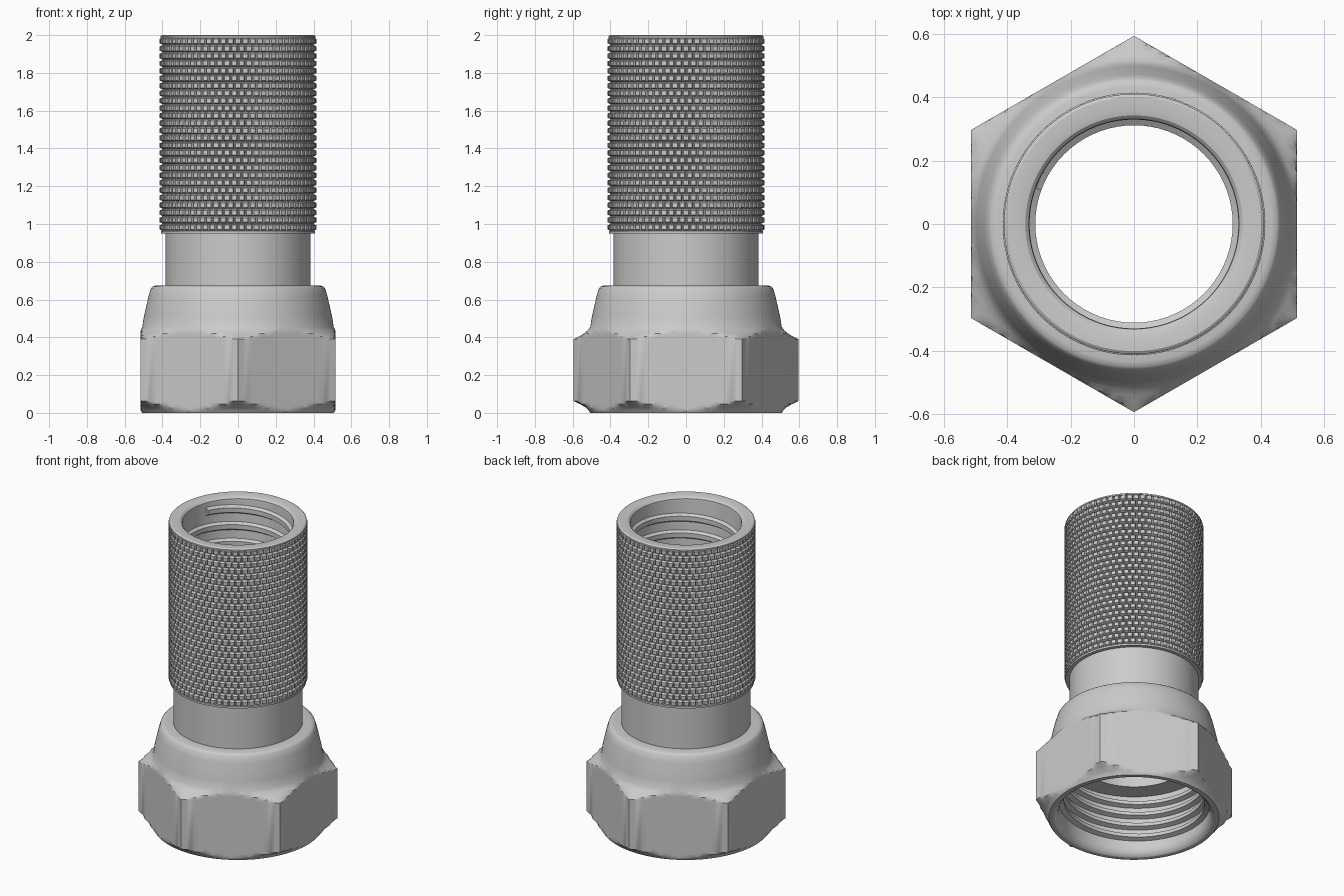
import bpy, bmesh
from math import sin, cos, pi, radians

if "Cube" in bpy.data.objects:
    bpy.data.objects.remove(bpy.data.objects["Cube"])

SEG = 144


def finish(bm, name, angle=30):
    bmesh.ops.recalc_face_normals(bm, faces=bm.faces)
    mesh = bpy.data.meshes.new(name)
    bm.to_mesh(mesh)
    bm.free()
    ob = bpy.data.objects.new(name, mesh)
    bpy.context.collection.objects.link(ob)
    bpy.ops.object.select_all(action='DESELECT')
    ob.select_set(True)
    bpy.context.view_layer.objects.active = ob
    bpy.ops.object.shade_smooth_by_angle(angle=radians(angle))
    return ob


def polar(r, a, z):
    return (r * cos(a), r * sin(a), z)


def lathe(name, profile, limit=None):
    """Revolve (r, z) points; limit(angle) caps the radius (used for the hexagon)."""
    bm = bmesh.new()
    rings = []
    for r, z in profile:
        ring = []
        for i in range(SEG):
            a = 2 * pi * i / SEG
            ring.append(bm.verts.new(polar(min(r, limit(a)) if limit else r, a, z)))
        rings.append(ring)
    for lo, hi in zip(rings, rings[1:]):
        for i in range(SEG):
            j = (i + 1) % SEG
            bm.faces.new((lo[i], lo[j], hi[j], hi[i]))
    return finish(bm, name)


def thread(name, wall, crest, z0, z1, pitch, width):
    """Helical ridge pointing inward from a bore wall."""
    bm = bmesh.new()
    per_turn = 72
    steps = int((z1 - z0) / pitch * per_turn)
    section = [(wall + 0.004, -width / 2), (crest, -width / 4),
               (crest, width / 4), (wall + 0.004, width / 2)]
    prev = None
    for s in range(steps + 1):
        a = 2 * pi * s / per_turn
        z = z0 + pitch * s / per_turn
        cur = [bm.verts.new(polar(r, a, z + dz)) for r, dz in section]
        if prev:
            for k in range(4):
                m = (k + 1) % 4
                bm.faces.new((prev[k], prev[m], cur[m], cur[k]))
        if s in (0, steps):
            bm.faces.new(cur)
        prev = cur
    return finish(bm, name)


# Hex nut: corners on the y axis, chamfered corners, tapered collar, stepped bore
def hexagon(a):
    return 0.515 / cos((a + pi / 6) % (pi / 3) - pi / 6)


lathe("hex_nut", [
    (0.385, 0.40), (0.45, 0.40), (0.45, 0.05), (0.455, 0.025), (0.47, 0.006), (0.48, 0.0),
    (0.507, 0.0), (0.515, 0.012), (0.53, 0.028), (0.56, 0.046), (0.596, 0.062),
    (0.596, 0.39), (0.565, 0.405), (0.54, 0.42), (0.52, 0.437), (0.507, 0.455),
    (0.498, 0.51), (0.487, 0.56), (0.473, 0.62), (0.461, 0.66), (0.452, 0.669),
    (0.435, 0.674), (0.385, 0.674)], hexagon)
thread("nut_thread", 0.45, 0.42, 0.07, 0.36, 0.075, 0.045)

# Neck and sleeve core, with a rounded rim and a through bore
lathe("sleeve", [
    (0.385, 0.67), (0.385, 0.95), (0.408, 0.95), (0.408, 0.962), (0.399, 0.966),
    (0.399, 1.982), (0.411, 1.985), (0.411, 1.994), (0.402, 2.0), (0.36, 2.0),
    (0.343, 1.996), (0.332, 1.985), (0.33, 1.97), (0.33, 0.40), (0.385, 0.40)])
thread("sleeve_thread", 0.33, 0.312, 1.0, 1.93, 0.11, 0.06)

# Knurling: staggered rows of small raised pads
bm = bmesh.new()
ROWS, COLS = 26, 66
z_lo, z_hi = 0.962, 1.988
row_h = (z_hi - z_lo) / ROWS
col_w = 2 * pi / COLS
for row in range(ROWS):
    zc = z_lo + (row + 0.5) * row_h
    for col in range(COLS):
        ac = (col + 0.5 * (row % 2)) * col_w
        loops = []
        for r, fa, fz in ((0.397, 0.49, 0.48), (0.415, 0.33, 0.3)):
            loops.append([bm.verts.new(polar(r, ac + sx * fa * col_w, zc + sz * fz * row_h))
                          for sx, sz in ((-1, -1), (1, -1), (1, 1), (-1, 1))])
        base, top = loops
        bm.faces.new(top)
        for k in range(4):
            m = (k + 1) % 4
            bm.faces.new((base[k], base[m], top[m], top[k]))
finish(bm, "knurling", 20)
